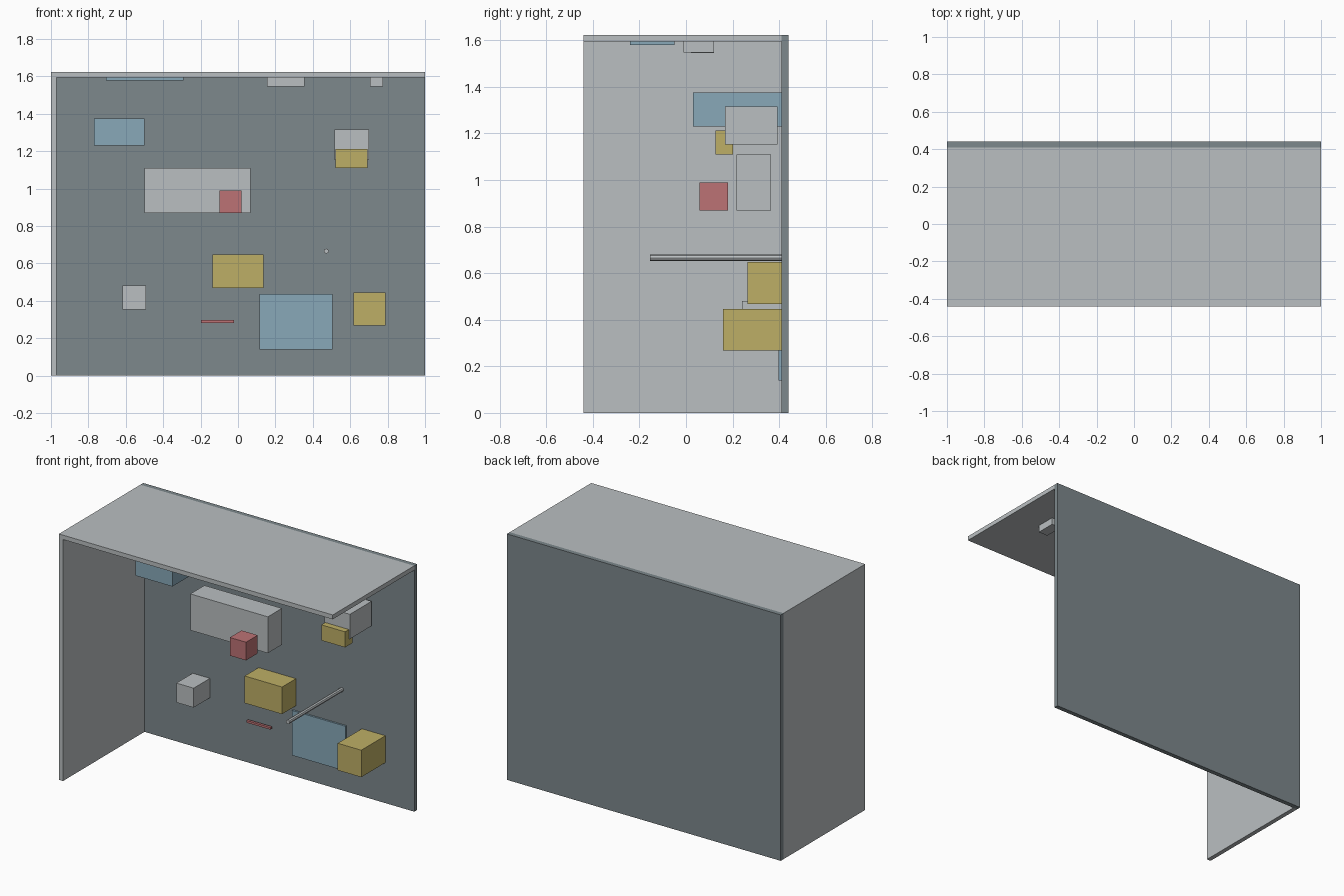
import bpy
import math

if "Cube" in bpy.data.objects:
    bpy.data.objects.remove(bpy.data.objects["Cube"])


def material(name, rgb):
    # sRGB 0-255 to linear flat colour
    lin = [((c / 255 + 0.055) / 1.055) ** 2.4 for c in rgb]
    m = bpy.data.materials.new(name)
    m.diffuse_color = (*lin, 1)
    m.use_nodes = True
    m.node_tree.nodes["Principled BSDF"].inputs["Base Color"].default_value = m.diffuse_color
    return m


LIGHT = material("light_grey", (186, 191, 193))
DARK = material("dark_grey", (125, 136, 140))
BLUE = material("pale_blue", (136, 168, 185))
YELLOW = material("mustard_yellow", (190, 175, 102))
RED = material("dusty_red", (188, 114, 117))


def box(name, x, y, z, mat):
    # box from (min, max) ranges on each axis
    verts = [(a, b, c) for a in x for b in y for c in z]
    faces = [(0, 1, 3, 2), (4, 6, 7, 5), (0, 4, 5, 1),
             (2, 3, 7, 6), (0, 2, 6, 4), (1, 5, 7, 3)]
    me = bpy.data.meshes.new(name)
    me.from_pydata(verts, [], faces)
    me.materials.append(mat)
    ob = bpy.data.objects.new(name, me)
    bpy.context.collection.objects.link(ob)
    return ob


W = 0.41    # inner face of the back wall
R = 1.594   # underside of the roof

# Shell: back wall, left wall and roof; right side, front and floor are open
box("back_wall", (-1, 1), (W, 0.44), (0, 1.623), DARK)
box("left_wall", (-1, -0.97), (-0.44, W), (0, R), LIGHT)
box("roof", (-1, 1), (-0.44, W), (R, 1.623), LIGHT)

# Fittings under the roof
box("roof_panel", (-0.706, -0.292), (-0.24, -0.05), (1.579, R), BLUE)
box("roof_lamp", (0.155, 0.356), (0.022, 0.12), (1.546, R), LIGHT)
box("roof_sensor", (0.706, 0.776), (-0.01, 0.12), (1.547, R), LIGHT)

# Upper row of cabinets
box("upper_blue_cabinet", (-0.77, -0.50), (0.03, W), (1.23, 1.375), BLUE)
box("upper_grey_cabinet", (0.516, 0.70), (0.167, 0.393), (1.152, 1.315), LIGHT)
box("upper_yellow_box", (0.52, 0.693), (0.127, 0.202), (1.11, 1.213), YELLOW)

# Middle units
box("long_grey_unit", (-0.50, 0.066), (0.217, 0.364), (0.87, 1.11), LIGHT)
box("red_box", (-0.10, 0.018), (0.058, 0.18), (0.87, 0.99), RED)
box("middle_yellow_box", (-0.137, 0.136), (0.265, W), (0.468, 0.647), YELLOW)

# Lower units
box("lower_grey_box", (-0.618, -0.492), (0.24, W), (0.353, 0.481), LIGHT)
box("red_bar", (-0.198, -0.022), (0.37, 0.387), (0.283, 0.297), RED)
box("blue_panel", (0.115, 0.505), (0.398, W), (0.14, 0.436), BLUE)
box("lower_yellow_box", (0.617, 0.789), (0.159, W), (0.267, 0.445), YELLOW)

# Rod sticking out of the back wall
bpy.ops.mesh.primitive_cylinder_add(
    vertices=8, radius=0.0135, depth=W + 0.155,
    location=(0.472, (W - 0.155) / 2, 0.666), rotation=(math.pi / 2, 0, 0))
rod = bpy.context.object
rod.name = "rod"
rod.data.materials.append(LIGHT)
